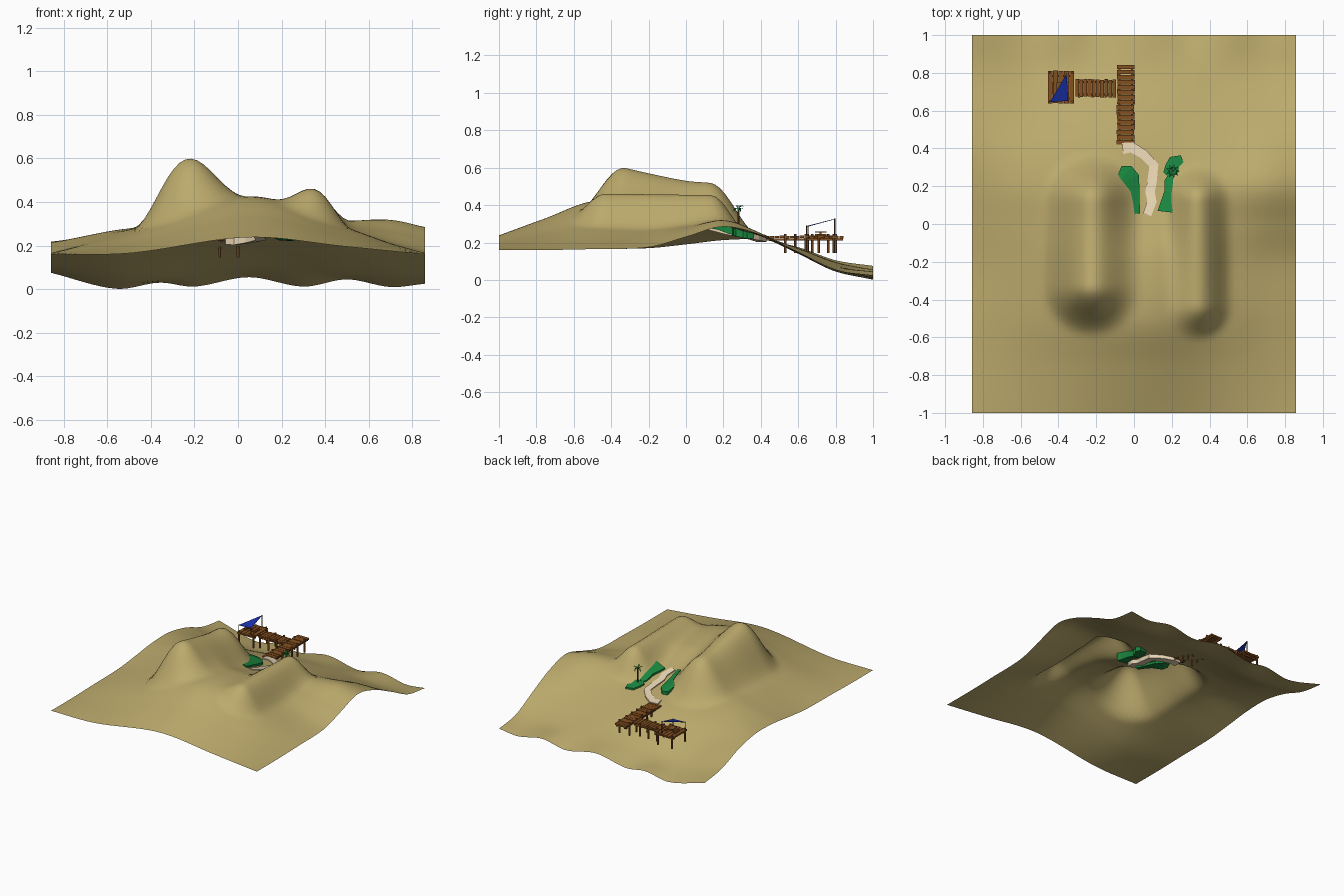
import bpy, bmesh, math, random
from mathutils import Vector

if "Cube" in bpy.data.objects:
    bpy.data.objects.remove(bpy.data.objects["Cube"])

random.seed(4)

def mat(name, c):
    m = bpy.data.materials.new(name)
    m.diffuse_color = (*c, 1)
    m.use_nodes = True
    m.node_tree.nodes["Principled BSDF"].inputs["Base Color"].default_value = m.diffuse_color
    return m

SAND = mat("sand", (0.50, 0.40, 0.15))
WOOD = mat("wood", (0.23, 0.08, 0.015))
DARK = mat("dark_wood", (0.12, 0.05, 0.02))
GREEN = mat("green", (0.01, 0.24, 0.05))
CREAM = mat("cream", (0.80, 0.66, 0.45))
BLUE = mat("blue", (0.01, 0.03, 0.40))

def finish(bm, name, m):
    me = bpy.data.meshes.new(name)
    bm.to_mesh(me)
    bm.free()
    ob = bpy.data.objects.new(name, me)
    bpy.context.collection.objects.link(ob)
    me.materials.append(m)
    return ob

def spline(xs, zs, x):
    # smooth interpolation through control points
    n = len(xs)
    x = min(max(x, xs[0]), xs[-1])
    i = 0
    while i < n - 2 and x > xs[i + 1]:
        i += 1
    def slope(k):
        a, b = max(k - 1, 0), min(k + 1, n - 1)
        return (zs[b] - zs[a]) / (xs[b] - xs[a])
    h = xs[i + 1] - xs[i]
    t = (x - xs[i]) / h
    return ((2*t**3 - 3*t*t + 1) * zs[i] + (t**3 - 2*t*t + t) * h * slope(i)
            + (3*t*t - 2*t**3) * zs[i + 1] + (t**3 - t*t) * h * slope(i + 1))

# Terrain: broad land form plus two long ridges
W = 0.857
COLS = [-W, -0.5, 0.05, 0.5, 0.7, W]
ROWS = [-1, -0.75, -0.5, -0.2, 0, 0.2, 0.4, 0.6, 0.8]
LAND = [(.16, .165, .238, .195, .175, .16), (.16, .205, .33, .24, .195, .16),
        (.165, .25, .42, .28, .21, .165), (.17, .27, .405, .275, .215, .175),
        (.19, .275, .335, .29, .265, .23), (.213, .275, .275, .31, .318, .285),
        (.215, .23, .235, .235, .25, .24), (.175, .14, .17, .15, .145, .15),
        (.105, .045, .095, .07, .055, .055)]
BACK_X = [-W, -0.56, -0.36, -0.2, 0.05, 0.3, 0.5, 0.7, W]
BACK_Z = [.075, .002, .03, .012, .055, .012, .045, .01, .025]

def ridge(z, x, y, cx, r, ys, zs):
    c = min(max(y, ys[0]), ys[-1])
    t = min(math.hypot(x - cx, y - c) / r, 1)
    top = spline(ys, zs, c)
    return z + max(top - z, 0) * 0.5 * (1 + math.cos(math.pi * t))

def ground(x, y):
    zs = [spline(COLS, row, x) for row in LAND] + [spline(BACK_X, BACK_Z, x)]
    z = spline(ROWS + [1], zs, y)
    z = ridge(z, x, y, -0.22, 0.27, [-.33, -.2, 0, .12], [.6, .57, .53, .52])
    return ridge(z, x, y, 0.335, 0.19, [-.43, .13], [.462, .455])

bm = bmesh.new()
NX, NY = 64, 76
g = [[bm.verts.new((x, y, ground(x, y)))
      for x in [-W + 2 * W * i / NX for i in range(NX + 1)]]
     for y in [-1 + 2 * j / NY for j in range(NY + 1)]]
for j in range(NY):
    for i in range(NX):
        bm.faces.new((g[j][i], g[j][i+1], g[j+1][i+1], g[j+1][i])).smooth = True
finish(bm, "terrain", SAND)

# Draped strips: a centre line of (x, y, width), with a slab thickness
def strip(name, pts, m, up, down):
    bm = bmesh.new()
    rings = []
    for i, (x, y, w) in enumerate(pts):
        a, b = pts[max(i - 1, 0)], pts[min(i + 1, len(pts) - 1)]
        n = Vector((a[1] - b[1], b[0] - a[0])).normalized() * w / 2
        z = ground(x, y)
        rings.append([bm.verts.new((x + s * n.x, y + s * n.y, max(z, ground(x + s*n.x, y + s*n.y)) + up if d else z - down))
                      for s, d in ((-1, 0), (1, 0), (1, 1), (-1, 1))])
    for p, q in zip(rings, rings[1:]):
        for k in range(4):
            bm.faces.new((p[k], p[(k+1) % 4], q[(k+1) % 4], q[k]))
    bm.faces.new(rings[0])
    bm.faces.new(rings[-1][::-1])
    bmesh.ops.recalc_face_normals(bm, faces=bm.faces)
    return finish(bm, name, m)

strip("sand_path", [(-.06, .40, .06), (-.01, .405, .055), (.05, .37, .05), (.105, .31, .05),
                    (.095, .22, .05), (.085, .17, .05), (.095, .12, .05), (.07, .05, .045)],
      CREAM, .006, .03)
strip("left_shrubs", [(-.075, .285, .05), (-.04, .27, .09), (-.015, .24, .09), (.005, .18, .05),
                      (.012, .12, .035), (.018, .055, .03)], GREEN, .006, .03)
strip("right_shrubs", [(.165, .065, .08), (.17, .11, .06), (.18, .17, .04), (.185, .23, .045),
                       (.195, .255, .03)], GREEN, .006, .03)
strip("back_shrubs", [(.17, .26, .04), (.2, .29, .08), (.215, .33, .07), (.255, .345, .04)], GREEN, .006, .03)

# Palm: trunk and drooping fronds
def cylinder(bm, p, q, r, seg=6):
    p, q = Vector(p), Vector(q)
    d = q - p
    M = d.to_track_quat('Z', 'Y').to_matrix().to_4x4()
    M.translation = (p + q) / 2
    bmesh.ops.create_cone(bm, cap_ends=True, segments=seg, radius1=r, radius2=r,
                          depth=d.length, matrix=M)

px, py = 0.205, 0.28
bm = bmesh.new()
cylinder(bm, (px, py, ground(px, py) - .01), (px, py, .382), .005)
finish(bm, "palm_trunk", DARK)
bm = bmesh.new()
for k in range(9):
    a = k * math.tau / 9
    u, v = Vector((math.cos(a), math.sin(a), 0)), Vector((-math.sin(a), math.cos(a), 0))
    c = Vector((px, py, .38))
    lift = .018 if k % 2 else .004
    mid, tip = c + u * .02 + Vector((0, 0, lift)), c + u * .038 + Vector((0, 0, lift * 2 - .024))
    l, r = bm.verts.new(mid + v * .007), bm.verts.new(mid - v * .007)
    s, e = bm.verts.new(c), bm.verts.new(tip)
    bm.faces.new((s, r, l))
    bm.faces.new((r, e, l))
finish(bm, "palm_fronds", GREEN)

# Jetty: planks, beams and posts
def box(bm, x0, x1, y0, y1, z0, z1):
    vs = bmesh.ops.create_cube(bm, size=1)["verts"]
    for v in vs:
        v.co = Vector(((x0 + x1) / 2 + v.co.x * (x1 - x0), (y0 + y1) / 2 + v.co.y * (y1 - y0),
                       (z0 + z1) / 2 + v.co.z * (z1 - z0)))

def deck(name, x0, x1, y0, y1, n, along_x):
    bm = bmesh.new()
    for i in range(n):
        j, k = random.uniform(-.003, .003), random.uniform(0, .003)
        if along_x:
            s = (y1 - y0) / n
            box(bm, x0 + j, x1 + j, y0 + i * s + .001, y0 + (i + 1) * s - .002, .222 + k, .234 + k)
        else:
            s = (x1 - x0) / n
            box(bm, x0 + i * s + .001, x0 + (i + 1) * s - .002, y0 + j, y1 + j, .222 + k, .234 + k)
    finish(bm, name + "_planks", WOOD)
    bm = bmesh.new()
    for e in (.15, .85):
        if along_x:
            c = x0 + (x1 - x0) * e
            box(bm, c - .005, c + .005, y0 + .005, y1 - .005, .212, .222)
        else:
            c = y0 + (y1 - y0) * e
            box(bm, x0 + .005, x1 - .005, c - .005, c + .005, .212, .222)
    finish(bm, name + "_beams", WOOD)

deck("main_jetty", -.09, .003, .42, .845, 16, True)
deck("walkway", -.312, -.092, .672, .765, 10, False)
deck("platform", -.457, -.315, .638, .81, 5, False)

bm = bmesh.new()
spots = [(x, y) for x in (-.083, .0) for y in (.53, .585, .64, .71, .79)]
spots += [(x, y) for x in (-.15, -.22, -.29) for y in (.675, .76)]
spots += [(x, y) for x in (-.445, -.325) for y in (.65, .80)]
for x, y in spots:
    cylinder(bm, (x, y, .145), (x, y, .245), .007)
finish(bm, "jetty_posts", WOOD)

# Sun sail on three poles
corners = [(-.357, .795, .325), (-.348, .652, .286), (-.445, .645, .286)]
bm = bmesh.new()
for x, y, z in corners:
    cylinder(bm, (x, y, .225), (x, y, z + .004), .003)
finish(bm, "sail_poles", DARK)
bm = bmesh.new()
lo, hi = ([bm.verts.new((x, y, z + d)) for x, y, z in corners] for d in (-.001, .002))
bm.faces.new(lo)
bm.faces.new(hi[::-1])
for k in range(3):
    bm.faces.new((lo[k], hi[k], hi[(k+1) % 3], lo[(k+1) % 3]))
bmesh.ops.recalc_face_normals(bm, faces=bm.faces)
finish(bm, "sun_sail", BLUE)

# Small table and benches under the sail
bm = bmesh.new()
box(bm, -.41, -.37, .69, .75, .254, .26)
box(bm, -.395, -.385, .715, .725, .232, .254)
for x in (-.435, -.355):
    box(bm, x, x + .012, .69, .75, .232, .246)
finish(bm, "table_and_benches", WOOD)
